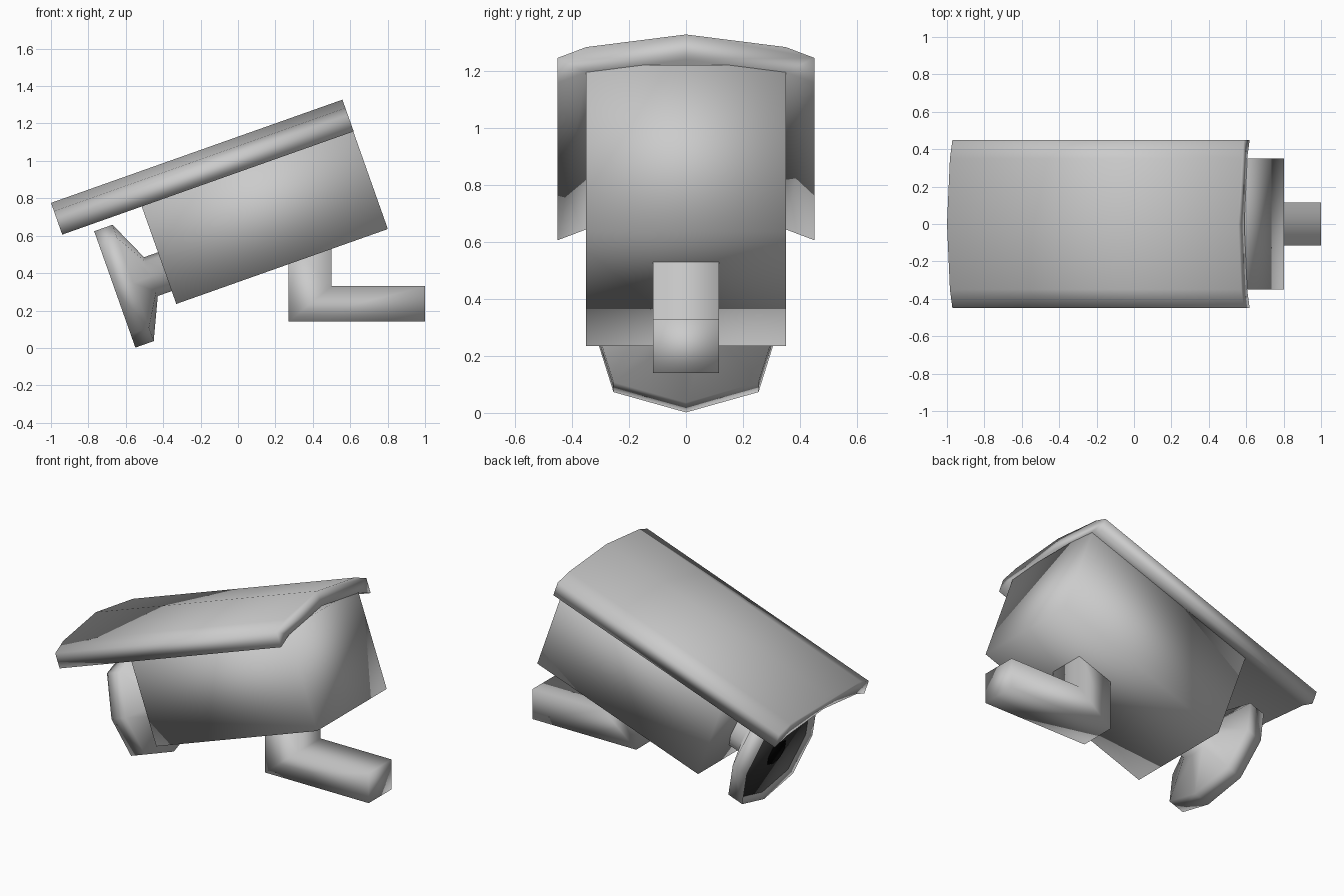
import bpy, math
from mathutils import Matrix, Vector

if "Cube" in bpy.data.objects:
    bpy.data.objects.remove(bpy.data.objects["Cube"])

# Tilted frame shared by housing, hood and lens (origin: front bottom edge of housing)
TILT = Matrix.Translation((-0.33, 0, 0.235)) @ Matrix.Rotation(-math.radians(19.5), 4, 'Y')
UPRIGHT = Matrix.Identity(4)


def material(name, value):
    mat = bpy.data.materials.new(name)
    mat.diffuse_color = (value, value, value, 1)
    mat.use_nodes = True
    mat.node_tree.nodes["Principled BSDF"].inputs["Base Color"].default_value = mat.diffuse_color
    return mat


def loft(name, rings, matrix, mat=None):
    """Skin equal-sized rings of points and cap both ends."""
    n = len(rings[0])
    verts = [matrix @ Vector(p) for ring in rings for p in ring]
    faces = [(r * n + i, r * n + (i + 1) % n, (r + 1) * n + (i + 1) % n, (r + 1) * n + i)
             for r in range(len(rings) - 1) for i in range(n)]
    last = (len(rings) - 1) * n
    faces += [tuple(reversed(range(n))), tuple(range(last, last + n))]
    mesh = bpy.data.meshes.new(name)
    mesh.from_pydata(verts, [], faces)
    if mat:
        mesh.materials.append(mat)
    mesh.shade_smooth()
    obj = bpy.data.objects.new(name, mesh)
    bpy.context.collection.objects.link(obj)
    return obj


def prism_x(name, profile, x0, x1, matrix):
    """Extrude a (y, z) profile along x."""
    return loft(name, [[(x, y, z) for y, z in profile] for x in (x0, x1)], matrix)


def lens_ring(u, r):
    """Eight-sided ring, slightly squared at the diagonals."""
    pts = []
    for i in range(8):
        a = i * math.pi / 4
        rad = r * (1.09 if i % 2 else 1.0)
        pts.append((u, rad * math.cos(a), 0.183 + rad * math.sin(a)))
    return pts


# Housing box, its top hidden inside the hood
prism_x("housing", [(-0.35, 0), (0.35, 0), (0.35, 0.62), (-0.35, 0.62)], 0, 1.2, TILT)

# Hood: bent plate overhanging the front
arch = [(-0.45, 0.646), (-0.35, 0.686), (0, 0.733), (0.35, 0.686), (0.45, 0.646)]
under = [(y, z - 0.093) for y, z in arch]
prism_x("hood", under + arch[::-1], -0.451, 1.202, TILT)

# Lens shroud: neck, flare, rim and shallow front recess
shroud = [(-0.255, 0.295), (-0.284, 0.33), (-0.18, 0.33), (-0.079, 0.11), (0.02, 0.11)]
loft("lens_shroud", [lens_ring(u, r) for u, r in shroud], TILT)

# Dark glass and black pupil
loft("lens_glass", [lens_ring(-0.259, 0.295), lens_ring(-0.254, 0.295)],
     TILT, material("dark_glass", 0.04))
loft("lens_pupil", [lens_ring(-0.263, 0.08), lens_ring(-0.257, 0.08)],
     TILT, material("black", 0.0))

# Mounting arm: L-shaped square bar
elbow = [(0.27, 0.14), (1.0, 0.14), (1.0, 0.33), (0.5, 0.33), (0.5, 0.58), (0.27, 0.58)]
loft("mounting_arm", [[(x, y, z) for x, z in elbow] for y in (0.115, -0.115)], UPRIGHT)

# Consistent outward normals
import bmesh
for obj in bpy.context.collection.objects:
    bm = bmesh.new()
    bm.from_mesh(obj.data)
    bmesh.ops.recalc_face_normals(bm, faces=bm.faces)
    bm.to_mesh(obj.data)
    bm.free()
